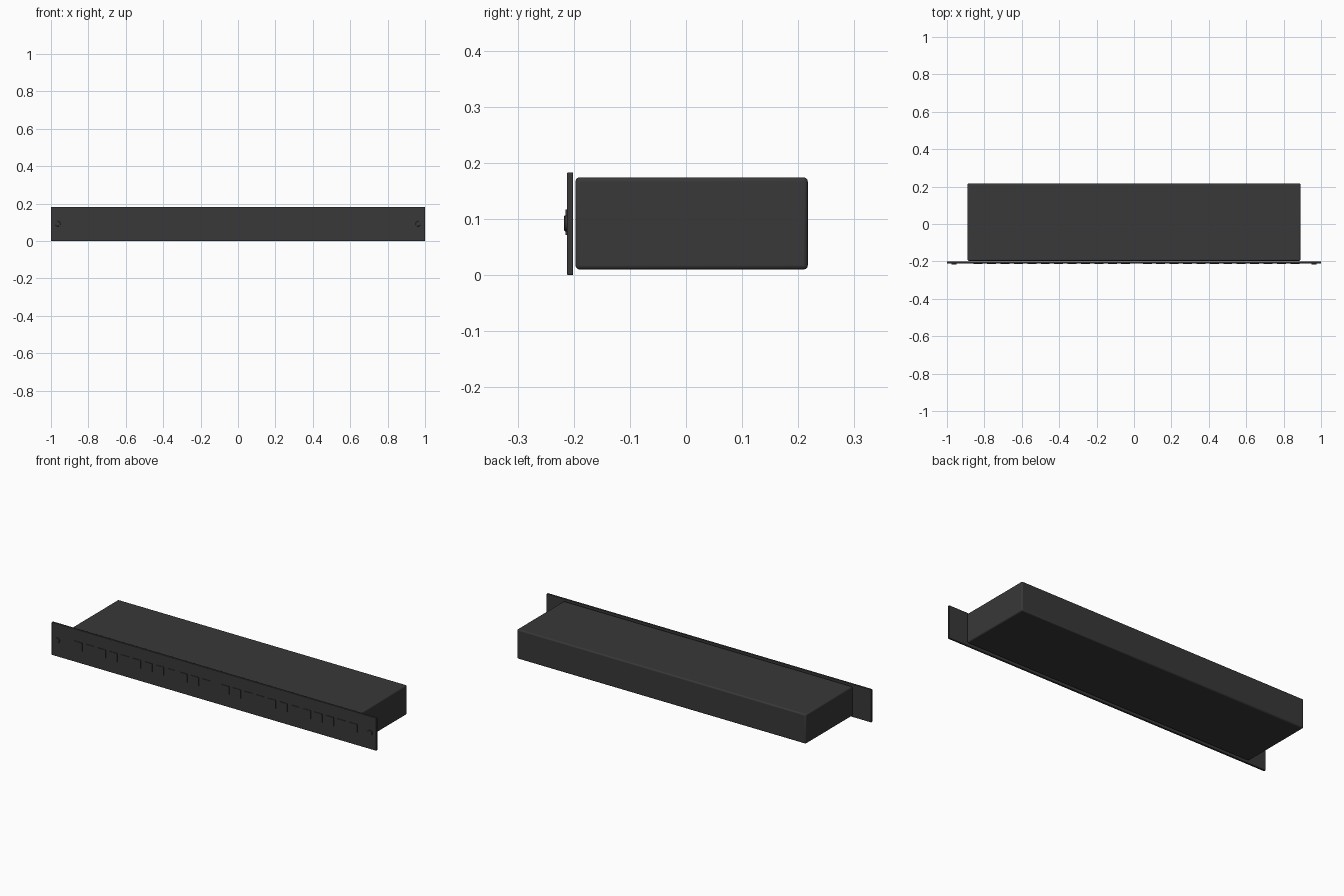
import bpy
import math

default = bpy.data.objects.get("Cube")
if default:
    bpy.data.objects.remove(default, do_unlink=True)


def make_material(name, value):
    mat = bpy.data.materials.new(name)
    mat.use_nodes = True
    colour = (value, value, value, 1)
    mat.diffuse_color = colour
    mat.node_tree.nodes["Principled BSDF"].inputs["Base Color"].default_value = colour
    return mat


charcoal = make_material("charcoal metal", 0.04)


def finish(obj, name, bevel, segments):
    obj.name = name
    obj.data.materials.append(charcoal)
    if bevel:
        mod = obj.modifiers.new("soft edges", "BEVEL")
        mod.width = bevel
        mod.segments = segments
        mod.limit_method = "ANGLE"
    bpy.ops.object.shade_smooth_by_angle()


def box(name, x, y, z, bevel=0, segments=2):
    """Box from (min, max) ranges on each axis."""
    ranges = (x, y, z)
    bpy.ops.mesh.primitive_cube_add(size=1, location=[(a + b) / 2 for a, b in ranges])
    obj = bpy.context.object
    obj.scale = [b - a for a, b in ranges]
    bpy.ops.object.transform_apply(location=False, rotation=False, scale=True)
    finish(obj, name, bevel, segments)


# Housing and the wider mounting plate in front of it
box("housing", (-0.89, 0.89), (-0.197, 0.217), (0.01, 0.174), 0.007, 3)
box("face_plate", (-1, 1), (-0.212, -0.201), (0, 0.183), 0.002)

# Two rows of twelve raised sockets
for group, start in (("right", -0.833), ("left", 0.071)):
    for i in range(12):
        x = start + i * 0.0717
        box(f"{group}_socket_{i + 1}", (x - 0.024, x + 0.024),
            (-0.215, -0.211), (0.071, 0.117))

# Mounting screws at both ends
for side, x in (("right", -0.963), ("left", 0.963)):
    bpy.ops.mesh.primitive_cylinder_add(
        vertices=24, radius=0.014, depth=0.007,
        location=(x, -0.2135, 0.092), rotation=(math.pi / 2, 0, 0))
    finish(bpy.context.object, f"{side}_screw", 0.001, 1)
